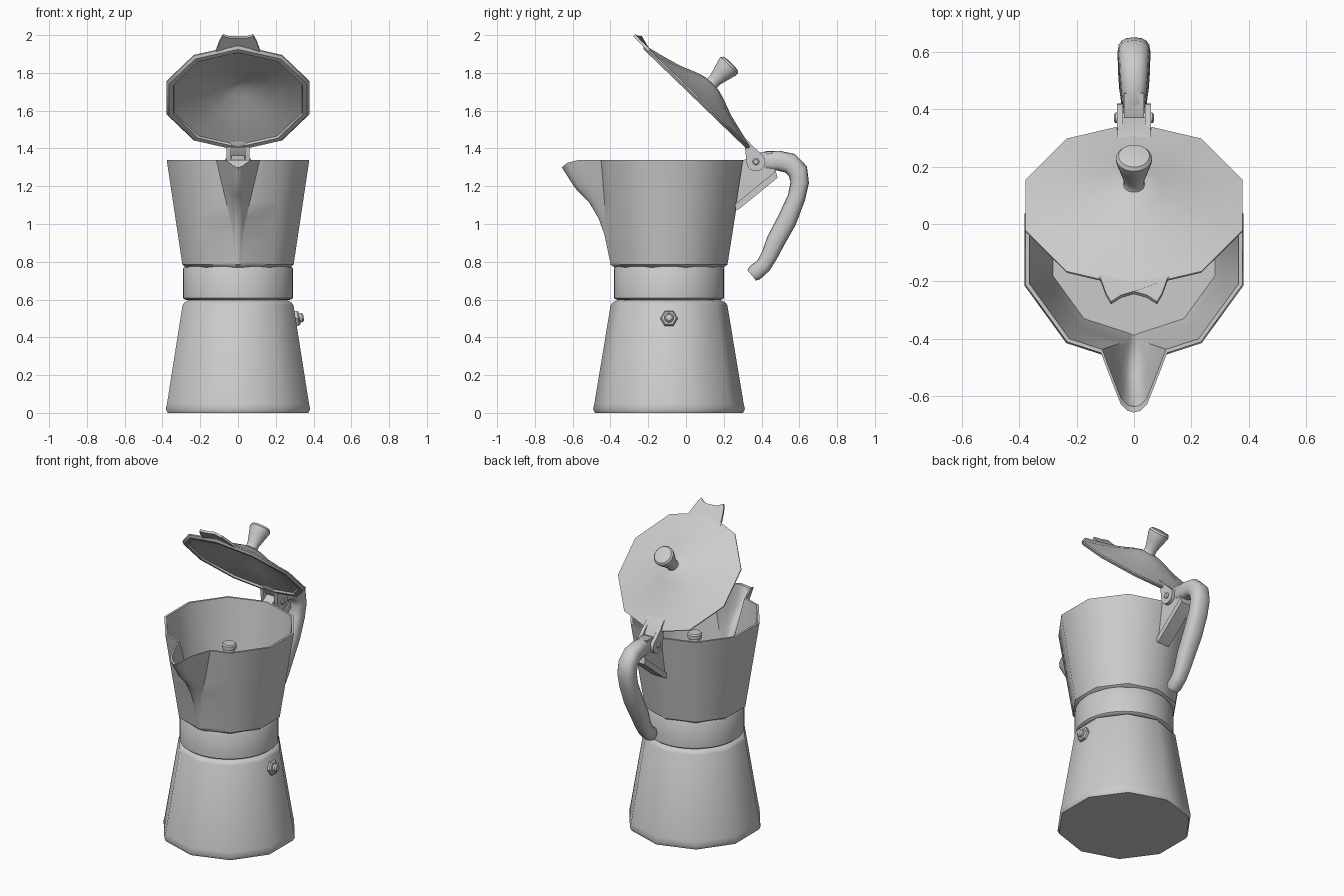
import bpy, bmesh, math
from mathutils import Matrix, Vector

if "Cube" in bpy.data.objects:
    bpy.data.objects.remove(bpy.data.objects["Cube"])

CY = -0.09                      # axis of the pot body


def make(name, verts, faces, mat=None, angle=40):
    me = bpy.data.meshes.new(name)
    me.from_pydata([tuple(v) for v in verts], [], faces)
    bm = bmesh.new()
    bm.from_mesh(me)
    bmesh.ops.recalc_face_normals(bm, faces=bm.faces[:])
    bm.to_mesh(me)
    bm.free()
    if mat is not None:
        me.transform(mat)
    ob = bpy.data.objects.new(name, me)
    bpy.context.collection.objects.link(ob)
    bpy.ops.object.select_all(action='DESELECT')
    bpy.context.view_layer.objects.active = ob
    ob.select_set(True)
    bpy.ops.object.shade_smooth_by_angle(angle=math.radians(angle))
    return ob


def loft(name, rings, mat=None, angle=40):
    n = len(rings[0])
    verts = [v for r in rings for v in r]
    faces = [(k * n + i, k * n + (i + 1) % n, (k + 1) * n + (i + 1) % n, (k + 1) * n + i)
             for k in range(len(rings) - 1) for i in range(n)]
    faces += [tuple(range(n)), tuple(range(len(verts) - n, len(verts)))]
    return make(name, verts, faces, mat, angle)


def ring(n, r, z):
    return [(r * math.cos(a), r * math.sin(a), z)
            for a in (-math.pi / 2 + 2 * math.pi * i / n for i in range(n))]


def lathe(name, profile, n=32, mat=None, angle=40):
    return loft(name, [ring(n, r, z) for r, z in profile], mat, angle)


def plate(name, yz, x0, x1, mat=None):
    return loft(name, [[(x, y, z) for y, z in yz] for x in (x0, x1)], mat)


def lerp(table, z):
    for (a, *p), (b, *q) in zip(table, table[1:]):
        if z <= b:
            t = (z - a) / (b - a)
            return [u + (v - u) * t for u, v in zip(p, q)]
    return table[-1][1:]


AXIS = Matrix.Translation((0, CY, 0))

# ten-sided water chamber and round threaded collar
lathe("water_chamber", [(.392, 0), (.402, .02), (.395, .05), (.309, .57), (.298, .585), (.26, .602)],
      10, AXIS)
lathe("collar", [(.25, .595), (.282, .60), (.29, .607), (.29, .765), (.28, .78)], 60, AXIS)

# upper jug: ten-sided shell, front corner pulled out into the pouring spout
SPOUT = [(.80, 0, .02), (.945, .007, .03), (1.03, .025, .045), (1.115, .06, .062),
         (1.21, .122, .085), (1.34, .17, .115)]


def jug_ring(z):
    R = .312 + .085 * (z - .80) / .54
    out, w = lerp(SPOUT, max(z, .80))
    corners = ring(10, R, z)
    slope = (1 - math.sin(math.radians(54))) / math.cos(math.radians(54))
    y_edge = -R + slope * w
    tip = -R - out
    half = [(f * w, y_edge + (tip - y_edge) * m, z - .04 * m ** 6 * max(0, (z - 1.1) / .24))
            for f, m in ((1, 0), (.8, .3), (.6, .58), (.4, .86), (.2, .97))]
    mid = [(0, tip, z - .04 * max(0, (z - 1.1) / .24))]
    left = [(-x, y, q) for x, y, q in half]
    pts = left + mid + half[::-1]
    body = []
    for i in range(1, 10):
        body.append(corners[i])
    return pts + body


def shrink(r, s=.965, z=None):
    return [(x * s, y * s, q if z is None else z) for x, y, q in r]


levels = [.785, .80, .87, .945, 1.03, 1.115, 1.16, 1.21, 1.28, 1.34]
outer = [jug_ring(z) for z in levels]
foot = [tuple(Vector((x, y, 0)).normalized() * .286 + Vector((0, 0, .768))) for x, y, _ in outer[0]]
inner = [shrink(r) for r in outer[:1:-1]] + [shrink(outer[1], .95)]
loft("jug", [foot] + outer + inner, AXIS)

# coffee column inside the jug
lathe("column", [(.11, .79), (.07, .84), (.045, 1.0), (.034, 1.18), (.034, 1.19), (.043, 1.192),
                 (.043, 1.215), (.036, 1.223)], 20, AXIS)

# safety valve on the right side
VALVE = Matrix.Translation((.298, CY, .498)) @ Matrix.Rotation(math.radians(81), 4, 'Y')
lathe("valve_nut", [(.038, -.01), (.046, 0), (.046, .02), (.038, .028)], 6, VALVE, 25)
lathe("valve_tip", [(.024, .02), (.024, .042), (.016, .05)], 16, VALVE)

# open lid, modelled flat and tilted back about the hinge
LID = Matrix.Translation((0, .065, 1.67)) @ Matrix.Rotation(math.radians(-44), 4, 'X')
lathe("lid", [(.001, .106), (.05, .103), (.10, .088), (.19, .053), (.30, .024), (.398, .002),
              (.398, -.005), (.385, -.018), (.36, -.018), (.355, -.006), (.29, .01),
              (.18, .04), (.08, .078), (.001, .09)], 10, LID)
lathe("lid_knob", [(.045, .09), (.036, .105), (.036, .13), (.05, .18), (.062, .222), (.063, .236),
                   (.054, .248), (.03, .252)], 24, LID)
# lid tab that covers the spout
tab = [(-.125, -.34), (-.115, -.365), (-.098, -.43), (-.08, -.474), (-.045, -.45), (0, -.442)]
tab += [(-x, y) for x, y in tab[-2::-1]]
loft("lid_spout_tab", [[(x, y, z + .02 * max(0, 1 - abs(x) / .09)) for x, y in tab]
                       for z in (-.008, .006)], LID)

# hinge: lid stem, two ears, pin
plate("lid_stem", [(.31, .02), (.36, .017), (.425, 0), (.425, -.028), (.35, -.015)], -.058, .058, LID)
HY, HZ = .456, -.033
ear = [(HY + .05 * math.cos(a), HZ + .05 * math.sin(a))
       for a in (math.radians(-120 + 18 * i) for i in range(13))]
ear += [(.36, .015), (.36, -.018)]
for side, s in (("left", -1), ("right", 1)):
    plate("hinge_ear_" + side, ear, s * .038, s * .06, LID)
PIN = Matrix.Translation((0, .37, 1.33)) @ Matrix.Rotation(math.pi / 2, 4, 'Y')
lathe("hinge_pin", [(.012, -.07), (.018, -.065), (.018, .065), (.012, .07)], 16, PIN)

# bracket joining jug and handle: web and sloping flange
plate("bracket_web", [(.262, 1.09), (.30, 1.335), (.35, 1.365), (.40, 1.38), (.455, 1.385),
                      (.475, 1.26)], -.034, .034)
plate("bracket_flange", [(.26, 1.105), (.262, 1.07), (.285, 1.082), (.485, 1.245), (.475, 1.28)],
      -.042, .042)

# curved handle: y, z, half thickness, half width along its centre line
PATH = [(.405, 1.333, .045, .036), (.42, 1.333, .052, .042), (.49, 1.335, .053, .048),
        (.55, 1.322, .055, .052), (.592, 1.28, .054, .056), (.602, 1.22, .049, .057),
        (.585, 1.14, .047, .057), (.535, 1.02, .052, .056), (.475, .91, .050, .052),
        (.44, .83, .043, .047), (.41, .78, .042, .043), (.365, .742, .044, .042),
        (.348, .728, .036, .034)]
rings = []
for i, (y, z, t, w) in enumerate(PATH):
    a, b = PATH[max(i - 1, 0)], PATH[min(i + 1, len(PATH) - 1)]
    d = Vector((0, b[0] - a[0], b[1] - a[1])).normalized()
    nrm = Vector((0, -d.z, d.y))
    sec = []
    for k in range(16):
        c, s = math.cos(k * math.pi / 8), math.sin(k * math.pi / 8)
        c, s = (math.copysign(abs(v) ** .8, v) for v in (c, s))
        sec.append(Vector((w * c, y, z)) + nrm * t * s)
    rings.append(sec)
loft("handle", rings, None, 50)
